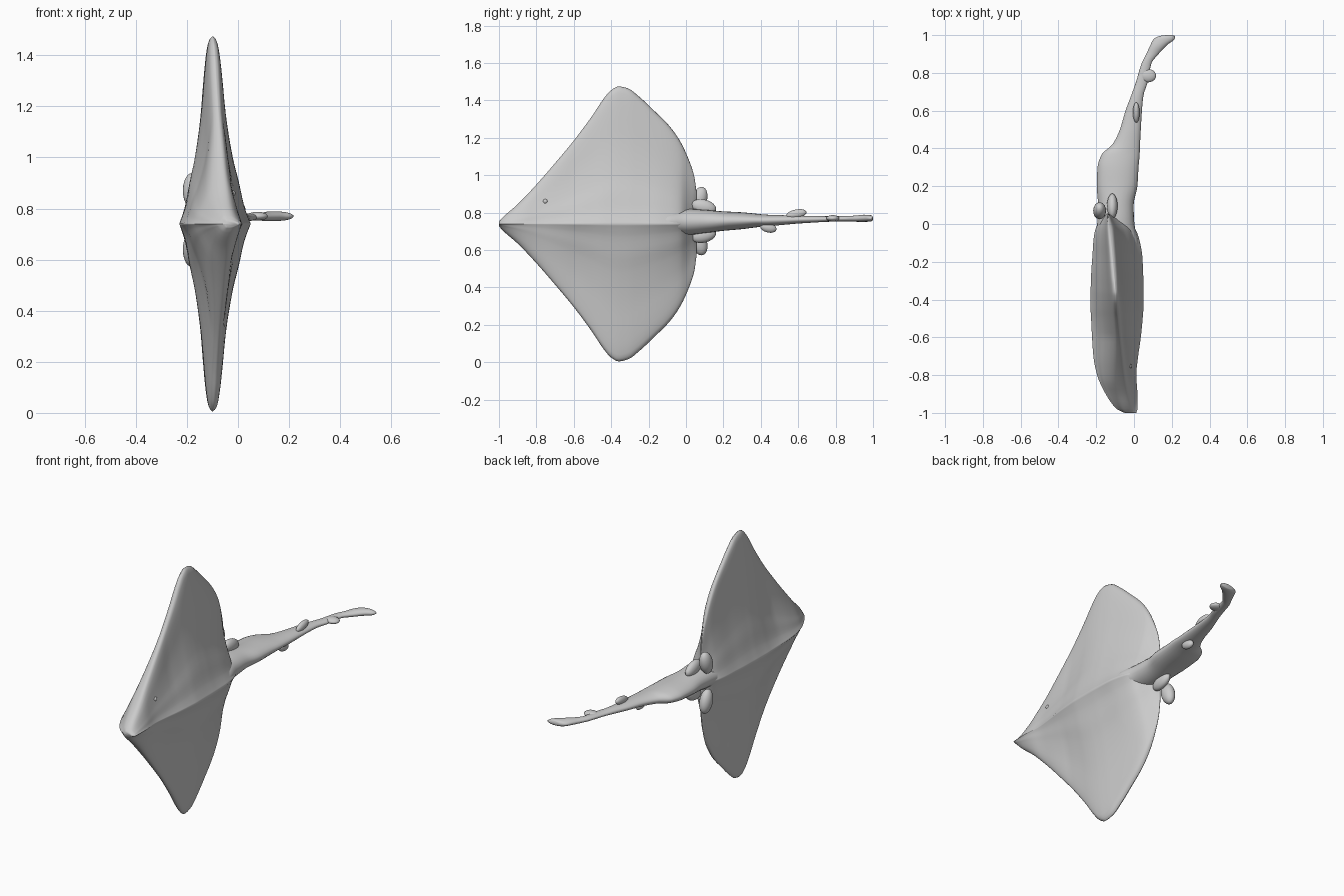
import bpy, bmesh, math
from mathutils import Vector, Matrix

if "Cube" in bpy.data.objects:
    bpy.data.objects.remove(bpy.data.objects["Cube"])

MID = 0.74  # height of the symmetry plane
skin = bpy.data.materials.new("grey_skin")
skin.diffuse_color = (0.6, 0.6, 0.6, 1)
skin.use_nodes = True
skin.node_tree.nodes["Principled BSDF"].inputs["Base Color"].default_value = skin.diffuse_color


def finish(name, bm):
    bmesh.ops.recalc_face_normals(bm, faces=bm.faces)
    me = bpy.data.meshes.new(name)
    bm.to_mesh(me)
    bm.free()
    for p in me.polygons:
        p.use_smooth = True
    me.materials.append(skin)
    ob = bpy.data.objects.new(name, me)
    bpy.context.collection.objects.link(ob)
    return ob


def sample(rows, steps):
    """Smooth rows of numbers with a limited-slope cubic, first column is y."""
    n = len(rows)

    def slope(i, k):
        if i in (0, n - 1):
            j = min(i, n - 2)
            return (rows[j+1][k] - rows[j][k]) / (rows[j+1][0] - rows[j][0])
        a = (rows[i][k] - rows[i-1][k]) / (rows[i][0] - rows[i-1][0])
        b = (rows[i+1][k] - rows[i][k]) / (rows[i+1][0] - rows[i][0])
        return 0 if a * b <= 0 else 2 * a * b / (a + b)

    out = []
    for i in range(n - 1):
        h = rows[i+1][0] - rows[i][0]
        for s in range(steps):
            t = s / steps
            row = [rows[i][0] + t * h]
            for k in range(1, len(rows[0])):
                p, q = rows[i][k], rows[i+1][k]
                row.append(p*(2*t**3-3*t*t+1) + q*(3*t*t-2*t**3)
                           + h*(slope(i, k)*(t**3-2*t*t+t) + slope(i+1, k)*(t**3-t*t)))
            out.append(row)
    return out + [list(rows[-1])]


def loft(name, rings):
    bm = bmesh.new()
    loops = [[bm.verts.new(p) for p in ring] for ring in rings]
    n = len(loops[0])
    for a, b in zip(loops, loops[1:]):
        for i in range(n):
            bm.faces.new((a[i], a[(i+1) % n], b[(i+1) % n], b[i]))
    bm.faces.new(loops[0])
    bm.faces.new(loops[-1])
    return finish(name, bm)


# Disc: y, half span, lowest x, highest x along the midline
disc = [(-1, .012, -.05, .012), (-.98, .035, -.09, .018), (-.9, .105, -.15, .018),
        (-.8, .21, -.195, .012), (-.7, .325, -.215, .022), (-.6, .445, -.222, .036),
        (-.5, .58, -.227, .046), (-.44, .67, -.23, .05), (-.4, .715, -.23, .05),
        (-.36, .735, -.23, .05), (-.31, .724, -.228, .05), (-.25, .68, -.226, .048),
        (-.17, .605, -.22, .044), (-.09, .525, -.215, .03), (-.03, .44, -.205, .008),
        (.02, .33, -.18, -.06), (.045, .25, -.16, -.1), (.055, .18, -.15, -.125)]
# Lens across the span: fraction of half span, fraction of the midline height
lens = sample([(0, 1), (.04, .92), (.1, .82), (.22, .69), (.36, .52), (.6, .33),
               (.85, .21), (.95, .14), (.985, .08), (1, 0)], 3)


def disc_ring(row):
    y, w, lo, hi = row
    edge = -.105 - .09 * (y + .3)
    head = max(0, min(1, (-.6 - y) / .25))  # the head section is fuller

    def side(x, sign):
        pts = []
        for v, p in lens:
            p = p * (1 - head) + head * (.45 * p + .55 * math.sqrt(max(0, 1 - v * v)))
            pts.append((edge + (x - edge) * p, y, MID + sign * w * v))
        return pts
    q1, q2, q3, q4 = side(hi, 1), side(lo, 1), side(lo, -1), side(hi, -1)
    return q1 + q2[-2::-1] + q3[1:] + q4[-2:0:-1]


loft("wing_disc", [disc_ring(r) for r in sample(disc, 4)])

# Tail: y, lowest x, highest x, middle z, half width
tail = [(-.3, -.2, .03, .74, .05), (-.1, -.205, .025, .745, .07), (0, -.195, .002, .75, .07),
        (.1, -.19, -.002, .753, .062), (.2, -.197, .018, .755, .052), (.3, -.193, .024, .757, .045),
        (.37, -.17, .03, .758, .037), (.42, -.115, .032, .758, .032), (.5, -.075, .036, .76, .027),
        (.6, -.045, .042, .763, .021), (.68, -.015, .05, .765, .018), (.75, .01, .072, .766, .015),
        (.85, .04, .092, .768, .014), (.9, .065, .13, .768, .016), (.95, .088, .178, .77, .019),
        (.98, .105, .215, .77, .018), (.995, .135, .218, .77, .014), (1, .17, .205, .77, .005)]
rings = []
for y, lo, hi, z, w in sample(tail, 4):
    ring = []
    for i in range(24):
        a = math.tau * i / 24
        ring.append(((lo + hi) / 2 + (hi - lo) / 2 * math.cos(a), y, z + w * math.sin(a)))
    rings.append(ring)
loft("tail", rings)


def lobe(name, centre, radii, tilt=0):
    """Rounded lobe, tilted about the x axis."""
    bm = bmesh.new()
    bmesh.ops.create_uvsphere(bm, u_segments=20, v_segments=12, radius=1)
    bm.transform(Matrix.Translation(Vector(centre)) @ Matrix.Rotation(tilt, 4, 'X')
                 @ Matrix.Diagonal((*radii, 1)))
    return finish(name, bm)


# Mirrored pairs: pelvic fins and eyes
for tag, s in (("upper", 1), ("lower", -1)):
    lobe(tag + "_pelvic_fin", (-.182, .07, .755 + s * .115), (.034, .042, .07), -s * .3)
    lobe(tag + "_rear_pelvic_fin", (-.115, .095, .755 + s * .075), (.028, .068, .04), -s * .25)
    lobe(tag + "_eye", (-.03, -.752, .76 + s * .1), (.02, .015, .015))

# Small fins on the tail
lobe("upper_tail_fin", (.012, .59, .793), (.018, .055, .024), .2)
lobe("lower_tail_fin", (-.01, .44, .72), (.02, .045, .026), -.25)
lobe("side_tail_fin", (.075, .785, .77), (.042, .035, .017))
